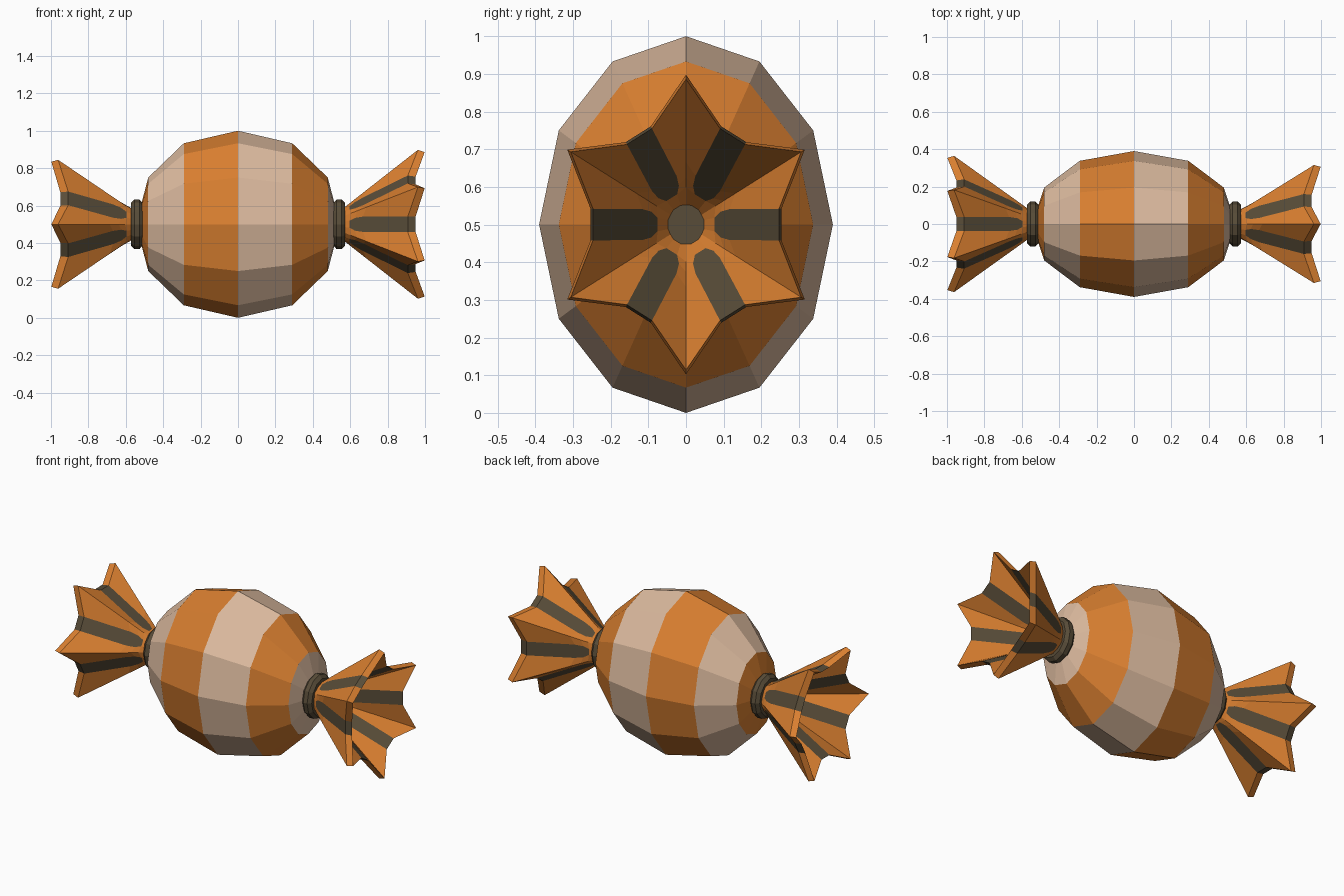
import bpy, bmesh, math
from mathutils import Matrix

if "Cube" in bpy.data.objects:
    bpy.data.objects.remove(bpy.data.objects["Cube"])

CZ = 0.5  # height of the sweet's long axis


def material(name, rgb):
    lin = [(c / 255 / 12.92) if c / 255 <= 0.04045 else ((c / 255 + 0.055) / 1.055) ** 2.4 for c in rgb]
    m = bpy.data.materials.new(name)
    m.diffuse_color = (*lin, 1)
    m.use_nodes = True
    m.node_tree.nodes["Principled BSDF"].inputs["Base Color"].default_value = m.diffuse_color
    return m


orange = material("orange wrapper", (217, 127, 48))
cream = material("cream stripe", (222, 188, 160))
dark = material("dark brown", (88, 76, 56))


def finish(bm, name, mats):
    bmesh.ops.recalc_face_normals(bm, faces=bm.faces)
    me = bpy.data.meshes.new(name)
    bm.to_mesh(me)
    bm.free()
    for m in mats:
        me.materials.append(m)
    ob = bpy.data.objects.new(name, me)
    bpy.context.collection.objects.link(ob)
    return ob


def bridge(bm, a, b, rule=lambda i: 0):
    n = len(a)
    for i in range(n):
        j = (i + 1) % n
        bm.faces.new((a[i], a[j], b[j], b[i])).material_index = rule(i)


# Body: 12-sided squashed ball along x, striped by band
bm = bmesh.new()
bmesh.ops.create_uvsphere(bm, u_segments=12, v_segments=6, radius=1)
bmesh.ops.rotate(bm, verts=bm.verts, matrix=Matrix.Rotation(math.pi / 2, 3, 'Y'))
band_x = [0, 0.29, 0.48, 0.545]
for v in bm.verts:
    k = round(math.degrees(math.asin(max(-1, min(1, v.co.x)))) / 30)
    v.co = (math.copysign(band_x[abs(k)], k), v.co.y * 0.39, v.co.z * 0.5 + CZ)
for f in bm.faces:
    x = f.calc_center_median().x
    band = sum(x > e for e in (-0.48, -0.29, 0, 0.29, 0.48))
    f.material_index = band % 2
finish(bm, "candy_body", [orange, cream])


# Tie: small ring round each neck
def tie(name, side):
    bm = bmesh.new()
    rows = []
    for i in range(12):
        a = i * math.tau / 12
        row = []
        for j in range(8):
            b = (j + 0.5) * math.tau / 8
            r = 0.1 + 0.036 * math.cos(b)
            row.append(bm.verts.new((side * 0.541 + 0.035 * math.sin(b),
                                     0.9 * r * math.cos(a), CZ + r * math.sin(a))))
        rows.append(row)
    for i in range(12):
        bridge(bm, rows[i], rows[(i + 1) % 12])
    finish(bm, name, [dark])


# Twisted wrapper end: six-pointed flared cup with flat dark valley strips
def wrapper(name, side, phase):
    bm = bmesh.new()

    def ring(t, hw, base, tip, valley):
        def mix(p):
            return base[0] + (p[0] - base[0]) * t, base[1] + (p[1] - base[1]) * t
        vs = []
        for k in range(6):
            a = phase + k * math.tau / 6
            tx, tr = mix(tip)
            vx, vr = mix(valley)
            b = a + math.pi / 6
            pts = [(tx, tr * math.cos(a), tr * math.sin(a))]
            for s in (-hw, hw):
                pts.append((vx, vr * math.cos(b) - s * math.sin(b), vr * math.sin(b) + s * math.cos(b)))
            vs += [bm.verts.new((side * x, 0.915 * y, CZ + z)) for x, y, z in pts]
        return vs

    outer = ((0.545, 0.072), (0.962, 0.398), (0.908, 0.277))
    inner = ((0.575, 0.052), (0.998, 0.386), (0.950, 0.270))
    steps = [(0, 0.012), (0.14, 0.018), (0.22, 0.034), (0.34, 0.041), (1, 0.042)]
    out = [ring(t, w, *outer) for t, w in steps]
    inn = [ring(t, w, *inner) for t, w in steps]

    def strip(i):
        return 1 if i % 3 == 1 else 0
    for rows in (out, inn):
        bridge(bm, rows[0], rows[1])
        for p, q in zip(rows[1:], rows[2:]):
            bridge(bm, p, q, strip)
    bridge(bm, out[-1], inn[-1], strip)          # rim
    bm.faces.new(inn[0]).material_index = 1      # dark bottom of the cup
    bm.faces.new(out[0])
    finish(bm, name, [orange, dark])


for label, side, phase in (("right", 1, math.pi / 2), ("left", -1, 0)):
    tie("tie_" + label, side)
    wrapper("wrapper_end_" + label, side, phase)
